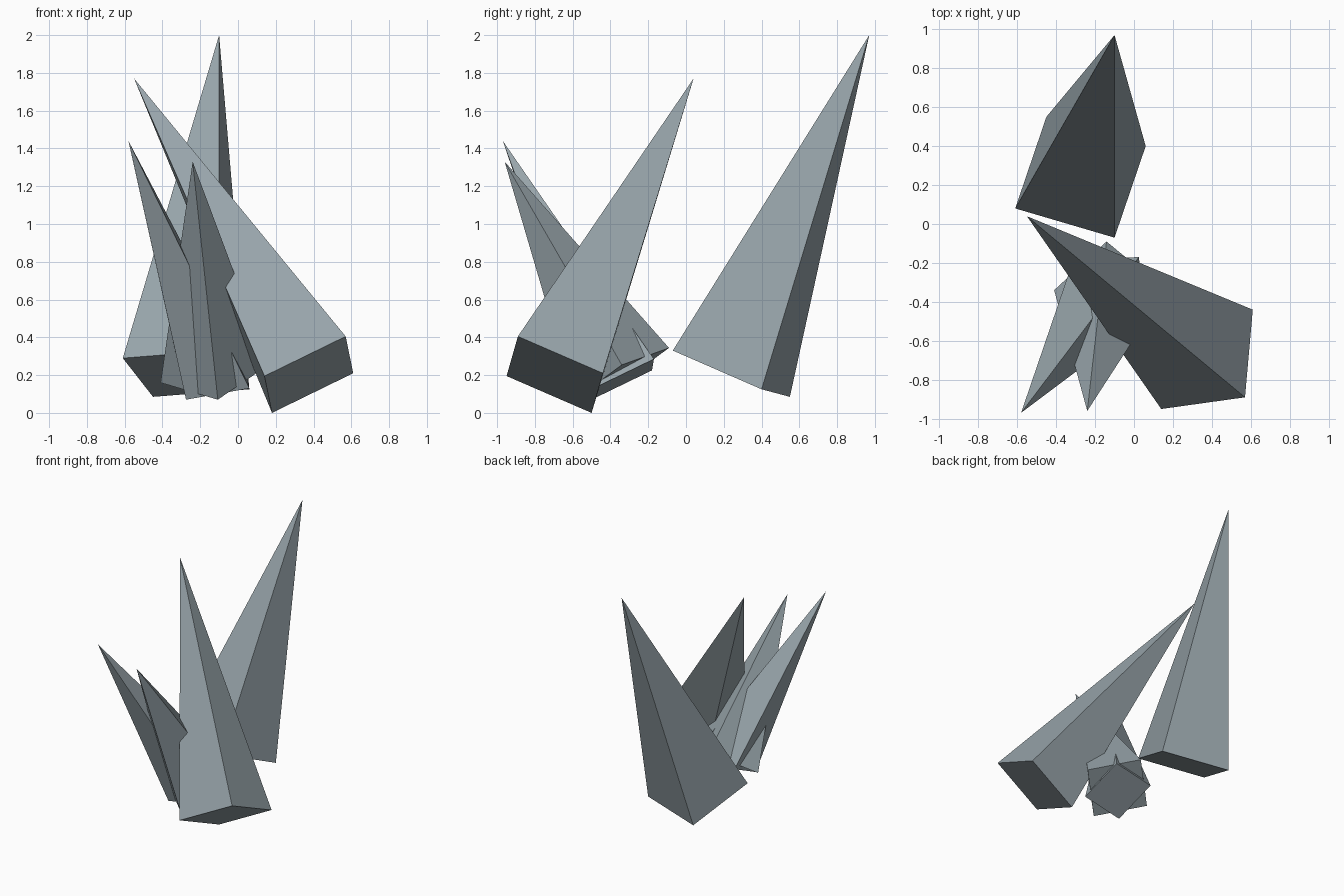
import bpy, bmesh
from mathutils import Vector

if "Cube" in bpy.data.objects:
    bpy.data.objects.remove(bpy.data.objects["Cube"])

# Dark blue-grey stone
stone = bpy.data.materials.new("stone")
stone.diffuse_color = (0.31, 0.37, 0.40, 1)
stone.use_nodes = True
stone.node_tree.nodes["Principled BSDF"].inputs["Base Color"].default_value = stone.diffuse_color


def spike(name, tip, a, b, c):
    """Four-sided pyramid: tip plus three base corners in order; the fourth is implied."""
    tip, a, b, c = map(Vector, (tip, a, b, c))
    bm = bmesh.new()
    base = [bm.verts.new(p) for p in (a, b, c, a + c - b)]
    top = bm.verts.new(tip)
    bm.faces.new(base)
    for i in range(4):
        bm.faces.new((base[i], base[(i + 1) % 4], top))
    bmesh.ops.recalc_face_normals(bm, faces=bm.faces)
    mesh = bpy.data.meshes.new(name)
    bm.to_mesh(mesh)
    bm.free()
    mesh.materials.append(stone)
    obj = bpy.data.objects.new(name, mesh)
    bpy.context.collection.objects.link(obj)


# Two large leaning spikes
spike("back_spike", (-0.10, 0.97, 2.0),
      (-0.61, 0.08, 0.29), (-0.10, -0.07, 0.33), (0.06, 0.40, 0.125))
spike("right_spike", (-0.55, 0.04, 1.77),
      (0.61, -0.44, 0.21), (0.57, -0.89, 0.405), (0.14, -0.95, 0.195))

# Two smaller spikes crossing each other at the front
spike("front_spike", (-0.24, -0.96, 1.33),
      (-0.41, -0.34, 0.16), (-0.107, -0.59, 0.07), (0.162, -0.34, 0.254))
spike("left_spike", (-0.58, -0.97, 1.44),
      (-0.31, -0.18, 0.225), (-0.275, -0.50, 0.07), (0.06, -0.49, 0.13))
